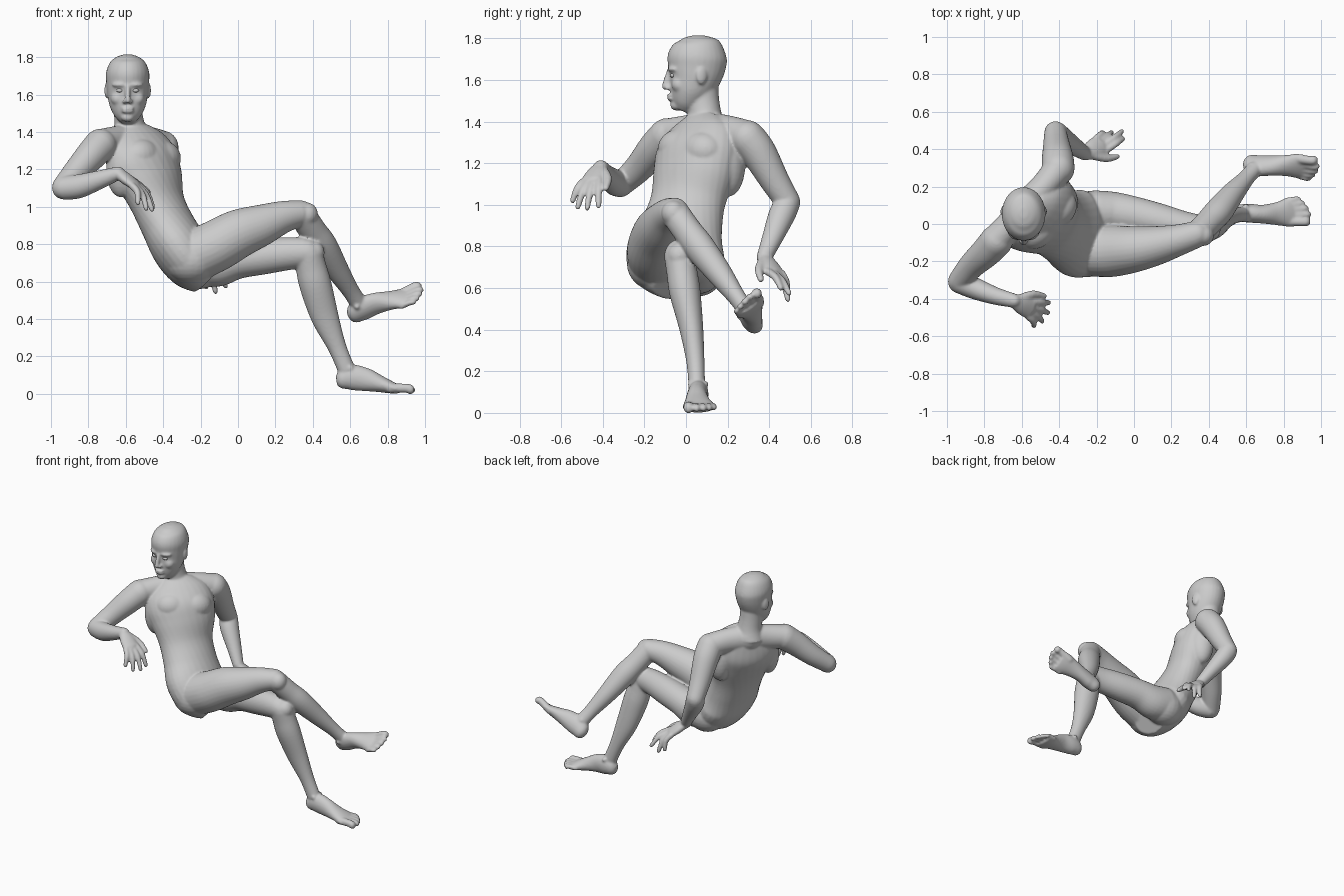
import bpy, bmesh, math
from mathutils import Vector, Matrix

bm = bmesh.new()          # all body volumes, fused later by a voxel remesh
SEG = 28


def ball(c, r, rot=0.0, target=None):
    """Ellipsoid with radii r, turned about z."""
    m = Matrix.Translation(c) @ Matrix.Rotation(rot, 4, 'Z') @ Matrix.Diagonal((*r, 1))
    bmesh.ops.create_uvsphere(target or bm, u_segments=24, v_segments=14, radius=1, matrix=m)


def spline(pts, steps=6):
    """Catmull-Rom through tuples of any length."""
    p = [pts[0]] + list(pts) + [pts[-1]]
    out = []
    for i in range(1, len(p) - 2):
        for k in range(steps):
            t = k / steps
            out.append([0.5 * (2 * b + (c - a) * t + (2 * a - 5 * b + 4 * c - d) * t * t
                               + (3 * b - a - 3 * c + d) * t ** 3)
                        for a, b, c, d in zip(*p[i - 1:i + 3])])
    return out + [list(pts[-1])]


def loft(pts, side=(0, 1, 0), ends=True):
    """Elliptic tube; station = x, y, z, half width, half depth[, turn of side]."""
    st = spline(pts)
    rings = []
    for i, s in enumerate(st):
        c = Vector(s[:3])
        t = (Vector(st[min(i + 1, len(st) - 1)][:3]) - Vector(st[max(i - 1, 0)][:3])).normalized()
        sd = Vector(side)
        if len(s) > 5:
            sd = Matrix.Rotation(-math.radians(s[5]), 3, 'Z') @ sd
        sd = (sd - t * sd.dot(t)).normalized()
        n = sd.cross(t)
        rings.append([bm.verts.new(c + sd * s[3] * math.cos(a) + n * s[4] * math.sin(a))
                      for a in (2 * math.pi * k / SEG for k in range(SEG))])
    for a, b in zip(rings, rings[1:]):
        for k in range(SEG):
            bm.faces.new((a[k], a[k - 1], b[k - 1], b[k]))
    bm.faces.new(rings[0])
    bm.faces.new(rings[-1][::-1])
    if ends:
        for s in (pts[0], pts[-1]):
            ball(s[:3], (min(s[3], s[4]) * 0.99,) * 3)


def hand(wrist, knuckle, side, up, tips, thumb):
    """Palm, four bent fingers (index first) and a thumb."""
    w, k, sd, u = Vector(wrist), Vector(knuckle), Vector(side).normalized(), Vector(up)
    loft([(*w, .038, .03), (*w.lerp(k, .5), .054, .03), (*k, .058, .024)], side)
    for i, tip in enumerate(tips):
        base = k + sd * (.041 - .028 * i)
        mid = base.lerp(Vector(tip), .5) + u * .022
        loft([(*base, .019, .019), (*mid, .0175, .0175), (*tip, .014, .014)], side)
    root = w.lerp(k, .25) + sd * .02
    mid = root.lerp(Vector(thumb), .5) + sd * .018
    loft([(*root, .027, .024), (*mid, .022, .02), (*thumb, .015, .015)], side)


def foot(origin, fwd, big):
    """Foot built along fwd, with the big toe on the side 'big'."""
    o, f = Vector(origin), Vector(fwd).normalized()
    b = Vector(big)
    b = (b - f * b.dot(f)).normalized()
    u = f.cross(b)
    if u.z < 0:
        u = -u
    at = lambda x, s, z: tuple(o + f * x + b * s + u * z)
    loft([(*at(x, s, z), w, d) for x, s, z, w, d in (
        (-.068, 0, .045, .02, .025), (-.045, 0, .05, .042, .05), (.01, 0, .066, .05, .068),
        (.09, .008, .06, .05, .062), (.17, .008, .043, .062, .044),
        (.235, .004, .029, .078, .031), (.275, 0, .023, .076, .02))], b, False)
    for s, x1, r in ((.056, .355, .026), (.017, .36, .018), (-.015, .348, .017),
                     (-.043, .328, .016), (-.067, .305, .015)):
        loft([(*at(.22, s * .9, .026), r, r), (*at(x1 - .04, s, .034), r * .92, r * .92),
              (*at(x1 - r, s, .026), r, r * .9)], b)
    for s in (-.035, .035):                              # ankle bones
        ball(at(.0, s, .115), (.016,) * 3)


# Torso, twisting from hips to shoulders
loft([(-.17, -.04, .61, .12, .09, 0), (-.24, -.05, .68, .215, .135, 0),
      (-.31, -.05, .78, .235, .15, 2), (-.375, -.02, .90, .20, .14, 12),
      (-.43, .01, 1.02, .19, .135, 25), (-.475, .04, 1.15, .22, .152, 38),
      (-.515, .06, 1.25, .232, .155, 43), (-.55, .08, 1.34, .20, .12, 46),
      (-.58, .095, 1.41, .11, .08, 46)], ends=False)
# Shoulder girdle
loft([(-.74, -.09, 1.335, .08, .08), (-.66, .0, 1.345, .085, .075), (-.575, .1, 1.355, .09, .08),
      (-.48, .2, 1.345, .085, .075), (-.40, .30, 1.325, .08, .08)], (0, 0, 1))
# Chest muscles, back muscles and buttocks
for c in ((-.52, -.03, 1.27), (-.41, .08, 1.26)):
    ball(c, (.095, .115, .095), math.radians(-44))
for c in ((-.625, -.06, 1.20), (-.42, .205, 1.19)):
    ball(c, (.085, .075, .15), math.radians(-44))
ball((-.25, -.155, .72), (.145, .13, .13))
ball((-.21, .06, .685), (.14, .12, .125))

# Neck and head
loft([(-.575, .095, 1.36, .11, .10), (-.58, .09, 1.43, .084, .082), (-.587, .08, 1.50, .076, .08),
      (-.59, .075, 1.58, .076, .08)], (1, 0, 0))
loft([(-.59, -.022, 1.453, .034, .038), (-.59, -.008, 1.485, .068, .066), (-.59, .014, 1.54, .096, .098),
      (-.59, .037, 1.60, .108, .122), (-.59, .05, 1.66, .114, .139), (-.59, .055, 1.715, .116, .142),
      (-.59, .06, 1.77, .096, .116), (-.59, .06, 1.80, .062, .078), (-.59, .06, 1.815, .02, .025)],
     (1, 0, 0), False)
loft([(-.59, -.076, 1.65, .013, .014), (-.59, -.092, 1.60, .014, .016), (-.59, -.102, 1.567, .017, .015)],
     (1, 0, 0))
ball((-.59, -.046, 1.478), (.036, .03, .025))             # chin
for z in (1.526, 1.510):                                  # lips
    ball((-.59, -.074, z), (.034, .018, .0095))
for s in (-1, 1):
    ball((-.59 + s * .017, -.086, 1.562), (.012, .016, .011))             # nostrils
    ball((-.59 + s * .043, -.06, 1.652), (.042, .026, .014), s * .35)     # brows
    ball((-.59 + s * .05, -.028, 1.578), (.04, .042, .04), s * .5)        # cheeks
    ball((-.59 + s * .111, .075, 1.622), (.012, .027, .043), s * .3)      # ears

# Right arm
loft([(-.735, -.09, 1.33, .088, .088), (-.79, -.15, 1.27, .082, .082), (-.87, -.225, 1.18, .07, .07),
      (-.935, -.305, 1.105, .06, .06)])
loft([(-.935, -.31, 1.10, .06, .064), (-.85, -.345, 1.11, .058, .064), (-.74, -.385, 1.145, .047, .05),
      (-.64, -.41, 1.18, .038, .036)])
hand((-.64, -.41, 1.18), (-.55, -.455, 1.115), (.3, .9, .1), (.5, -.1, .6),
     ((-.455, -.42, .995), (-.46, -.475, .985), (-.49, -.52, .99), (-.535, -.545, 1.02)),
     (-.48, -.385, 1.08))

# Left arm
loft([(-.405, .295, 1.32, .088, .088), (-.408, .35, 1.25, .085, .085), (-.415, .43, 1.11, .07, .07),
      (-.42, .49, 1.015, .06, .06)])
loft([(-.42, .49, 1.01, .06, .064), (-.39, .46, .95, .064, .062), (-.32, .415, .84, .05, .047),
      (-.26, .375, .745, .037, .036)])
hand((-.26, .375, .745), (-.175, .425, .675), (.55, -.75, .1), (.5, .3, .5),
     ((-.06, .455, .60), (-.065, .495, .575), (-.12, .49, .545), (-.17, .49, .57)),
     (-.09, .36, .64))

# Right leg, crossed over the left
loft([(-.23, -.145, .74, .135, .14), (-.12, -.145, .79, .138, .138), (0, -.135, .855, .124, .13),
      (.12, -.115, .90, .105, .112), (.24, -.085, .945, .084, .087), (.335, -.055, .965, .072, .07)])
loft([(.345, -.05, .955, .07, .072), (.40, .01, .87, .07, .074), (.455, .07, .79, .073, .077),
      (.53, .165, .665, .06, .062), (.60, .245, .555, .043, .047), (.645, .295, .485, .042, .047)])
ball((.37, -.06, .96), (.058, .058, .062))
foot((.675, .35, .40), (.92, -.12, .37), (0, .8, .6))

# Left leg, standing on the ground
loft([(-.2, .06, .70, .12, .12), (-.11, .06, .69, .112, .117), (0, .045, .715, .102, .10),
      (.14, .015, .735, .093, .096), (.27, -.015, .75, .082, .088), (.365, -.03, .755, .076, .08)])
loft([(.375, -.03, .75, .075, .078), (.39, -.02, .68, .074, .082), (.415, -.005, .58, .075, .086),
      (.465, .025, .41, .058, .074), (.53, .045, .25, .044, .05), (.58, .052, .13, .04, .047)])
ball((.405, -.032, .755), (.058, .058, .062))
foot((.59, .058, .023), (1, .03, -.085), (0, -1, 0))

# Fuse all volumes into one smooth skin
bmesh.ops.recalc_face_normals(bm, faces=bm.faces)
mesh = bpy.data.meshes.new("body")
bm.to_mesh(mesh)
bm.free()
body = bpy.data.objects.new("body", mesh)
bpy.context.collection.objects.link(body)
rem = body.modifiers.new("skin", 'REMESH')
rem.mode = 'VOXEL'
rem.voxel_size = 0.007
rem.use_smooth_shade = True
smo = body.modifiers.new("soften", 'SMOOTH')
smo.factor = 0.5
smo.iterations = 8

# Eyeballs
for name, s in (("right_eye", -1), ("left_eye", 1)):
    eb = bmesh.new()
    ball((-.59 + s * .041, -.063, 1.622), (.019, .014, .011), target=eb)
    for f in eb.faces:
        f.smooth = True
    me = bpy.data.meshes.new(name)
    eb.to_mesh(me)
    eb.free()
    bpy.context.collection.objects.link(bpy.data.objects.new(name, me))
